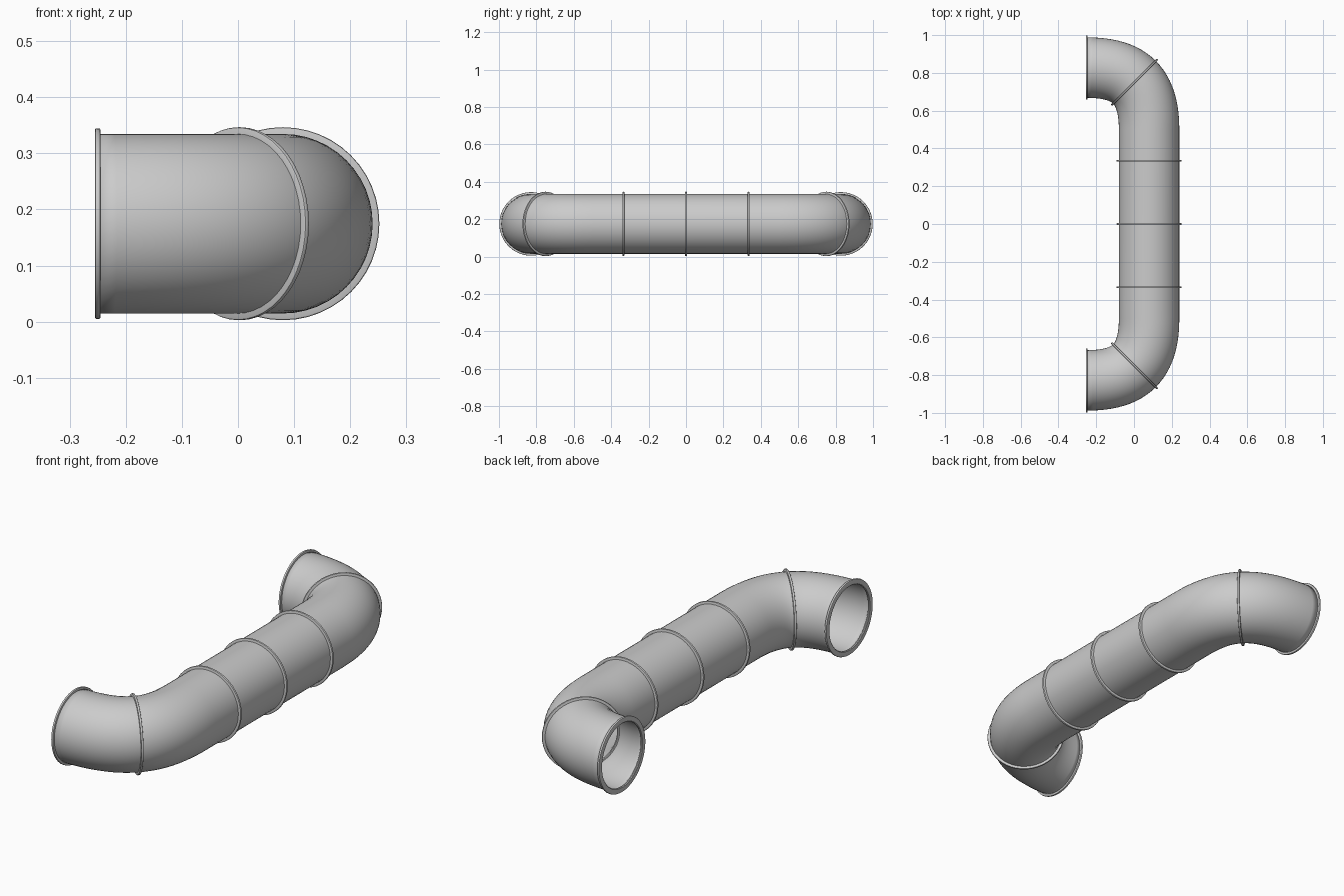
import bpy, bmesh
from math import sin, cos, pi, radians
from mathutils import Vector, Matrix

if "Cube" in bpy.data.objects:
    bpy.data.objects.remove(bpy.data.objects["Cube"])

SIDES = 48
Z = 0.1745         # height of the pipe axis
R = 0.16           # pipe radius
X_END, X_RUN = -0.25, 0.08
Y_END, Y_BEND = 0.828, 0.498
HANDLE = 0.233     # bend tightness


def loft(name, sections, closed=False):
    """Skin a list of equal-sized closed cross-sections."""
    bm = bmesh.new()
    rings = [[bm.verts.new(p) for p in s] for s in sections]
    pairs = list(zip(rings, rings[1:]))
    if closed:
        pairs.append((rings[-1], rings[0]))
    for a, b in pairs:
        n = len(a)
        for i in range(n):
            j = (i + 1) % n
            bm.faces.new((a[i], a[j], b[j], b[i]))
    bmesh.ops.recalc_face_normals(bm, faces=bm.faces)
    mesh = bpy.data.meshes.new(name)
    bm.to_mesh(mesh)
    bm.free()
    ob = bpy.data.objects.new(name, mesh)
    bpy.context.collection.objects.link(ob)
    bpy.context.view_layer.objects.active = ob
    ob.select_set(True)
    bpy.ops.object.shade_smooth_by_angle(angle=radians(40))
    ob.select_set(False)
    return ob


def circle(center, tangent, r):
    """Circle of radius r across a horizontal tangent."""
    side = Vector((tangent.y, -tangent.x, 0)).normalized()
    return [center + side * r * cos(2 * pi * i / SIDES) + Vector((0, 0, r * sin(2 * pi * i / SIDES)))
            for i in range(SIDES)]


# Pipe: cubic bend, straight run, mirrored bend
p = [Vector(c) for c in ((X_END, Y_END, Z), (X_END + HANDLE, Y_END, Z),
                         (X_RUN, Y_BEND + HANDLE, Z), (X_RUN, Y_BEND, Z))]
half = []
for k in range(25):
    t = k / 24
    u = 1 - t
    pos = p[0] * u**3 + p[1] * 3 * u * u * t + p[2] * 3 * u * t * t + p[3] * t**3
    tan = (p[1] - p[0]) * u * u + (p[2] - p[1]) * 2 * u * t + (p[3] - p[2]) * t * t
    half.append((pos, tan))
bend_pos, bend_tan = half[12]
other = [(Vector((c.x, -c.y, c.z)), Vector((-d.x, d.y, 0))) for c, d in reversed(half)]
pipe = loft("pipe", [circle(c, d, R) for c, d in half + other])
wall = pipe.modifiers.new("wall", 'SOLIDIFY')
wall.thickness = 0.004
wall.offset = -1


def collar(name, center, tangent, r_out, r_in=0.147, width=0.010):
    """Rounded flat band around the pipe."""
    h, b = width / 2, 0.003
    profile = [(r_in, -h + b), (r_in + b, -h), (r_out - b, -h), (r_out - b * 0.3, -h + b * 0.3),
               (r_out, -h + b), (r_out, h - b), (r_out - b * 0.3, h - b * 0.3),
               (r_out - b, h), (r_in + b, h), (r_in, h - b)]
    d = tangent.normalized()
    loft(name, [circle(center + d * o, d, r) for r, o in profile], closed=True)


# Joint collars on the straight run
for i, y in enumerate((-0.335, 0, 0.335)):
    collar(f"joint_collar_{i + 1}", Vector((X_RUN, y, Z)), Vector((0, 1, 0)), 0.172)

# Bend collars and open-end flanges on both sides
for label, s in (("front", -1), ("back", 1)):
    flip = Matrix.Diagonal((1, s, 1))
    collar(f"{label}_bend_collar", flip @ bend_pos, flip @ bend_tan, 0.172)
    collar(f"{label}_end_flange", Vector((X_END, s * Y_END, Z)), Vector((1, 0, 0)), 0.170, 0.145)
